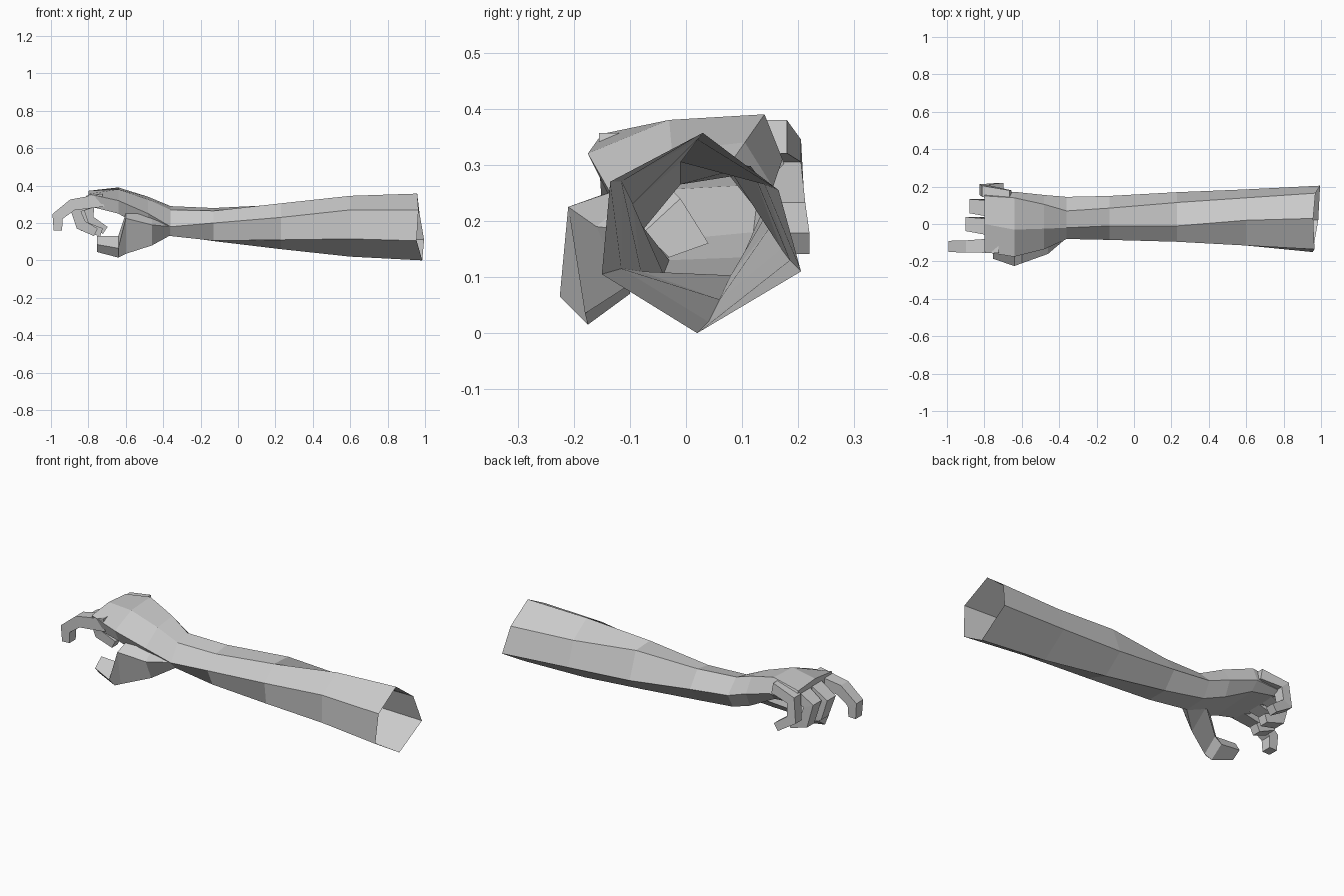
import bpy, bmesh
from mathutils import Vector


def loft(name, rings, cap_start=True, cap_end=True):
    """Skin a list of equal-length point rings with flat quads."""
    bm = bmesh.new()
    loops = [[bm.verts.new(p) for p in ring] for ring in rings]
    n = len(loops[0])
    for a, b in zip(loops, loops[1:]):
        for i in range(n):
            j = (i + 1) % n
            bm.faces.new((a[i], a[j], b[j], b[i]))
    if cap_start:
        bm.faces.new(loops[0])
    if cap_end:
        bm.faces.new(loops[-1])
    bmesh.ops.recalc_face_normals(bm, faces=bm.faces)
    me = bpy.data.meshes.new(name)
    bm.to_mesh(me)
    bm.free()
    ob = bpy.data.objects.new(name, me)
    bpy.context.collection.objects.link(ob)
    return ob


def section(x, yz):
    return [(x, y, z) for y, z in yz]


def finger(name, path, widths, depths):
    """Four-sided tube bending in the xz plane along a path of joints."""
    pts = [Vector(p) for p in path]
    rings = []
    for i, p in enumerate(pts):
        before = (p - pts[i - 1]).normalized() if i else Vector()
        after = (pts[i + 1] - p).normalized() if i < len(pts) - 1 else Vector()
        d = before + after
        up = Vector((d.z, 0, -d.x)).normalized() * depths[i] / 2
        side = Vector((0, widths[i] / 2, 0))
        rings.append([p - side - up, p + side - up, p + side + up, p - side + up])
    return loft(name, rings)


# Forearm and palm: one six-sided skin, open at the elbow
elbow = [(.985, .02, .0), (.995, .205, .11), (.97, .165, .255),
         (.958, .03, .357), (.965, -.135, .27), (.955, -.15, .105)]
arm = [
    (.60, [(.04, .02), (.185, .13), (.14, .265), (.02, .345), (-.115, .27), (-.115, .115)]),
    (.23, [(.06, .06), (.17, .15), (.115, .298), (-.01, .305), (-.095, .23), (-.08, .11)]),
    (-.13, [(.08, .103), (.15, .19), (.085, .28), (-.01, .265), (-.085, .2), (-.04, .105)]),
    (-.36, [(.10, .135), (.145, .215), (.07, .29), (-.02, .27), (-.08, .18), (-.03, .13)]),
    (-.48, [(.12, .18), (.155, .26), (.105, .34), (-.025, .325), (-.135, .25), (-.09, .16)]),
    (-.64, [(.13, .265), (.172, .31), (.14, .39), (-.03, .38), (-.175, .32), (-.14, .25)]),
    (-.80, [(.14, .29), (.175, .30), (.15, .36), (0, .372), (-.15, .355), (-.14, .29)]),
]
loft("forearm_and_palm", [elbow] + [section(x, r) for x, r in arm], cap_start=False)

# Four fingers, the index reaching out and the others curled
finger("index_finger",
       [(-.72, -.115, .322), (-.885, -.12, .297), (-.965, -.12, .235), (-.963, -.12, .16)],
       [.08, .065, .06, .055], [.07, .062, .06, .045])
finger("middle_finger",
       [(-.74, -.02, .33), (-.87, 0, .275), (-.84, .005, .19), (-.76, .01, .15)],
       [.09, .075, .065, .05], [.07, .068, .06, .045])
finger("ring_finger",
       [(-.74, .08, .33), (-.85, .095, .28), (-.82, .1, .18), (-.73, .105, .15)],
       [.09, .075, .065, .05], [.07, .065, .06, .045])
finger("little_finger",
       [(-.66, .15, .35), (-.79, .175, .325), (-.80, .185, .22), (-.71, .195, .16)],
       [.06, .06, .055, .05], [.06, .06, .06, .045])

# Thumb: broad base growing from the wrist, bent forward at the tip
thumb = [
    (-.36, [(-.075, .18), (-.03, .135), (.04, .16), (-.01, .24)]),
    (-.46, [(-.16, .19), (-.11, .08), (.0, .17), (-.05, .28)]),
    (-.60, [(-.21, .225), (-.18, .035), (-.10, .10), (-.14, .25)]),
    (-.64, [(-.225, .065), (-.175, .015), (-.10, .07), (-.14, .13)]),
    (-.755, [(-.185, .085), (-.15, .045), (-.10, .08), (-.13, .13)]),
]
loft("thumb", [section(x, r) for x, r in thumb])
